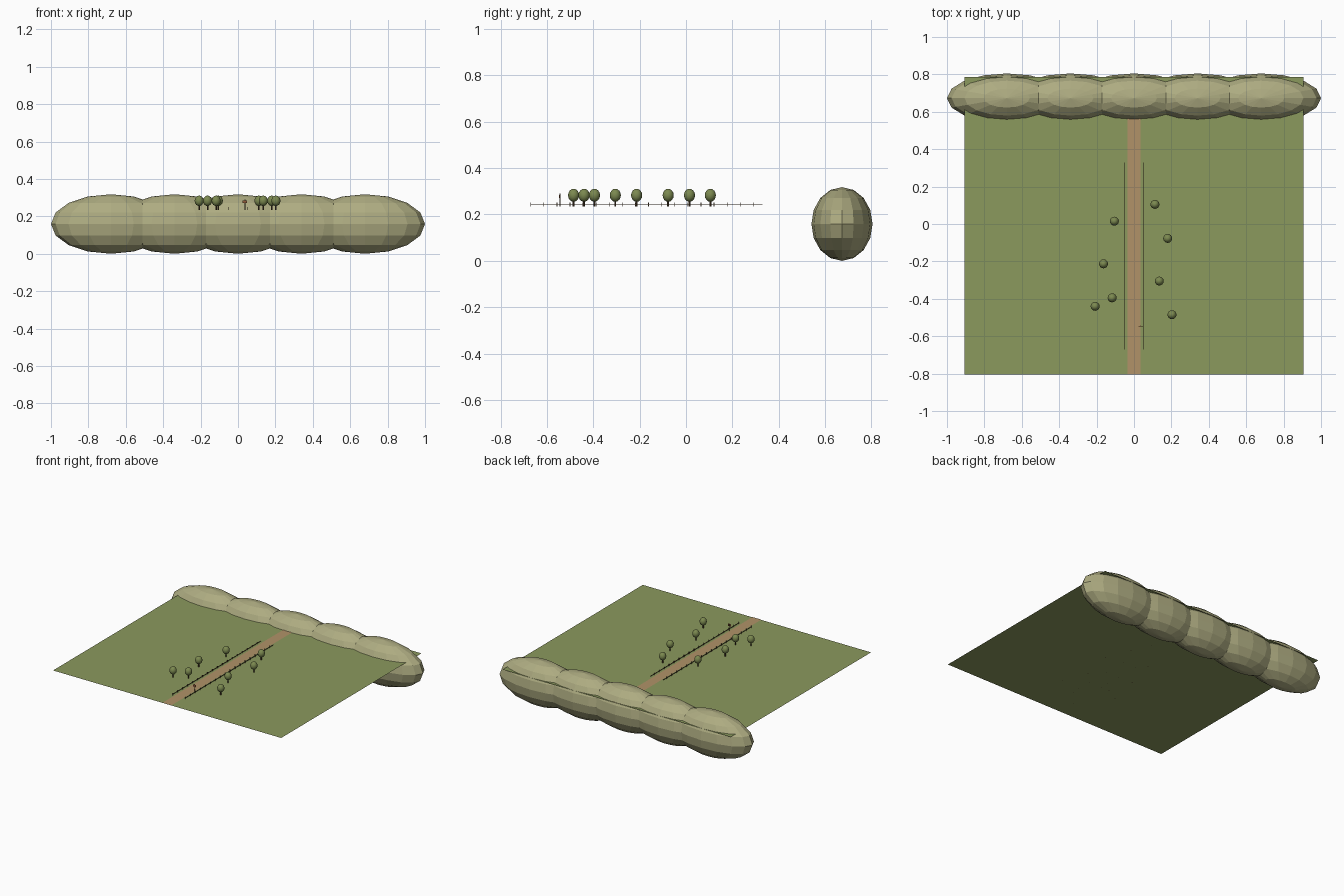
import bpy, math
from mathutils import Matrix

cube = bpy.data.objects.get("Cube")
if cube:
    bpy.data.objects.remove(cube, do_unlink=True)

import bmesh


def material(name, rgb):
    m = bpy.data.materials.new(name)
    m.use_nodes = True
    m.diffuse_color = (*rgb, 1)
    m.node_tree.nodes["Principled BSDF"].inputs["Base Color"].default_value = (*rgb, 1)
    return m


GRASS = material("grass_green", (0.26, 0.32, 0.11))
HILL = material("hill_olive", (0.42, 0.41, 0.22))
PATH = material("path_tan", (0.44, 0.29, 0.14))
LEAF = material("leaf_green", (0.20, 0.25, 0.08))
BARK = material("bark_brown", (0.09, 0.05, 0.025))
FENCE = material("fence_brown", (0.10, 0.06, 0.03))
SIGN = material("sign_red_brown", (0.28, 0.10, 0.04))


def finish(bm, name, mat, smooth=False):
    mesh = bpy.data.meshes.new(name)
    bm.to_mesh(mesh)
    bm.free()
    mesh.materials.append(mat)
    for p in mesh.polygons:
        p.use_smooth = smooth
    obj = bpy.data.objects.new(name, mesh)
    bpy.context.collection.objects.link(obj)
    return obj


def place(loc, size):
    return Matrix.Translation(loc) @ Matrix.Diagonal((*size, 1))


def ball(name, loc, radii, mat, smooth=False):
    bm = bmesh.new()
    bmesh.ops.create_uvsphere(bm, u_segments=16, v_segments=8, radius=1, matrix=place(loc, radii))
    return finish(bm, name, mat, smooth)


def add_box(bm, loc, size):
    bmesh.ops.create_cube(bm, size=1, matrix=place(loc, size))


def sheet(name, x, y0, y1, z, mat):
    bm = bmesh.new()
    bm.faces.new([bm.verts.new(c) for c in ((-x, y0, z), (x, y0, z), (x, y1, z), (-x, y1, z))])
    return finish(bm, name, mat)


def post(name, loc, radius, height, mat):
    bm = bmesh.new()
    bmesh.ops.create_cone(bm, cap_ends=True, segments=8, radius1=radius, radius2=radius, depth=height,
                          matrix=Matrix.Translation((loc[0], loc[1], loc[2] + height / 2)))
    return finish(bm, name, mat)


# Ground and path
Z = 0.235
FRONT, BACK = -0.805, 0.787
sheet("ground", 0.907, FRONT, BACK, Z, GRASS)
sheet("path", 0.035, FRONT, BACK, Z + 0.002, PATH)

# Row of hills along the back
for i in range(5):
    ball(f"hill_{i + 1}", ((i - 2) * 0.34, 0.673, 0.159), (0.32, 0.132, 0.159), HILL)

# Trees
TREES = [(-0.105, 0.015), (-0.163, -0.213), (-0.117, -0.395), (-0.208, -0.44),
         (0.112, 0.105), (0.18, -0.077), (0.135, -0.305), (0.203, -0.485)]
for i, (x, y) in enumerate(TREES, 1):
    post(f"tree_trunk_{i}", (x, y, Z), 0.004, 0.03, BARK)
    ball(f"tree_crown_{i}", (x, y, Z + 0.048), (0.024, 0.024, 0.028), LEAF, True)

# Fences on both sides of the path
for side, x in (("left", 0.05), ("right", -0.05)):
    bm = bmesh.new()
    add_box(bm, (x, -0.17, Z + 0.007), (0.003, 1.0, 0.003))
    for k in range(18):
        add_box(bm, (x, -0.67 + k * 0.0565, Z + 0.008), (0.003, 0.003, 0.016))
    finish(bm, f"{side}_fence", FENCE)

# Signpost beside the path
post("sign_post", (0.037, -0.543, Z), 0.002, 0.055, FENCE)
bm = bmesh.new()
add_box(bm, (0.037, -0.546, Z + 0.043), (0.024, 0.003, 0.014))
finish(bm, "sign_board", SIGN)
